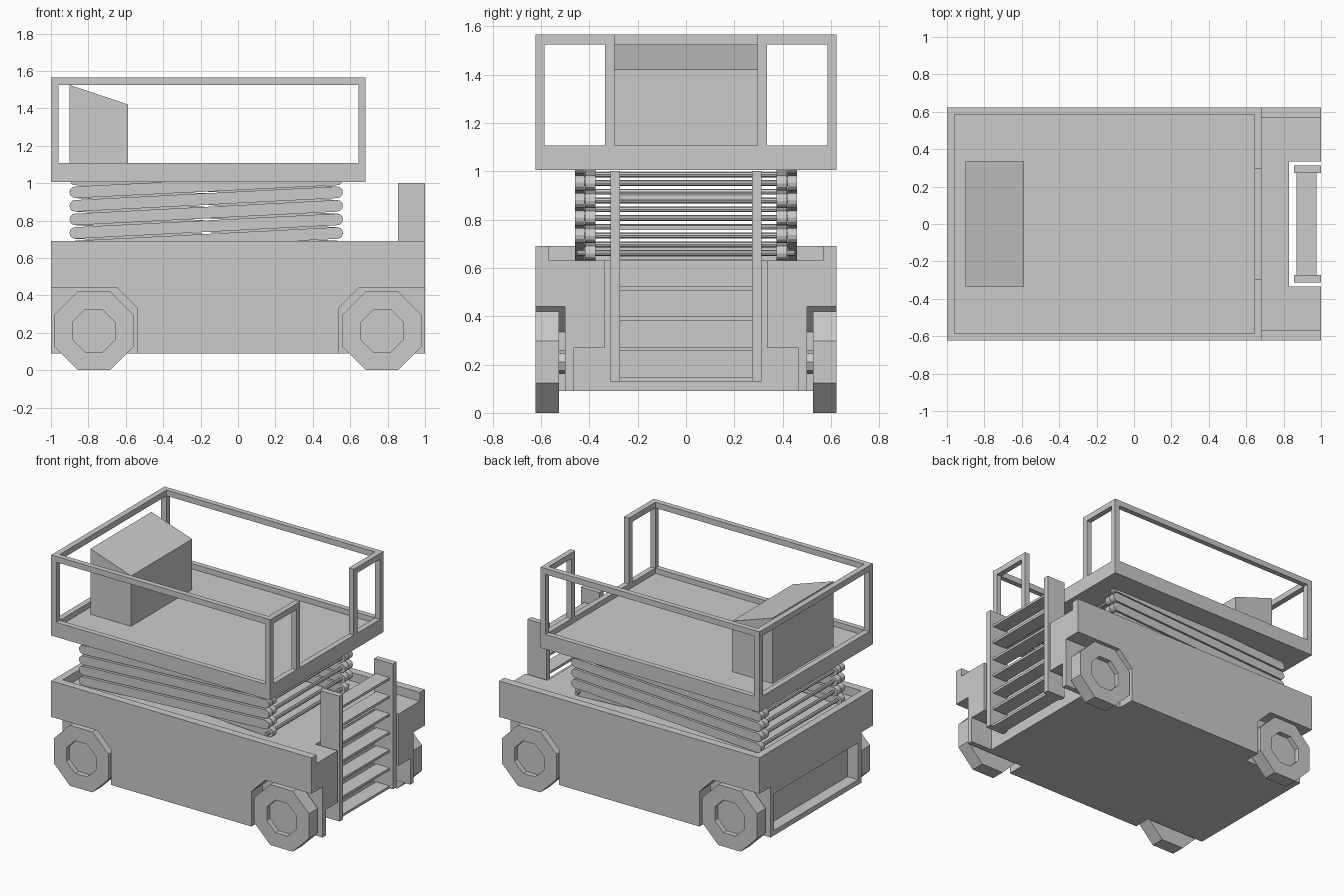
import bpy, bmesh, math
from mathutils import Matrix

if "Cube" in bpy.data.objects:
    bpy.data.objects.remove(bpy.data.objects["Cube"])


def finish(name, bm):
    bmesh.ops.recalc_face_normals(bm, faces=bm.faces[:])
    me = bpy.data.meshes.new(name)
    bm.to_mesh(me)
    bm.free()
    ob = bpy.data.objects.new(name, me)
    bpy.context.collection.objects.link(ob)
    return ob


def add_box(bm, x0, x1, y0, y1, z0, z1):
    m = Matrix.Translation(((x0 + x1) / 2, (y0 + y1) / 2, (z0 + z1) / 2))
    bmesh.ops.create_cube(bm, size=1, matrix=m @ Matrix.Diagonal((x1 - x0, y1 - y0, z1 - z0, 1)))


def boxes(name, *dims):
    bm = bmesh.new()
    for d in dims:
        add_box(bm, *d)
    return finish(name, bm)


def add_prism(bm, pts, y0, y1):
    """Extrude an (x, z) profile from y0 to y1; returns the face at y1."""
    a = [bm.verts.new((x, y0, z)) for x, z in pts]
    b = [bm.verts.new((x, y1, z)) for x, z in pts]
    bm.faces.new(a)
    n = len(pts)
    for i in range(n):
        bm.faces.new((a[i], a[(i + 1) % n], b[(i + 1) % n], b[i]))
    return bm.faces.new(b[::-1])


def prism(name, pts, y0, y1):
    bm = bmesh.new()
    add_prism(bm, pts, y0, y1)
    return finish(name, bm)


def ring(cx, cz, r, n, start=0.0):
    return [(cx + r * math.cos(start + 2 * math.pi * i / n),
             cz + r * math.sin(start + 2 * math.pi * i / n)) for i in range(n)]


def cut(ob, cutters):
    for c in cutters:
        c.hide_render = True
        mod = ob.modifiers.new("cut", 'BOOLEAN')
        mod.operation = 'DIFFERENCE'
        mod.solver = 'EXACT'
        mod.object = c
        bpy.context.view_layer.objects.active = ob
        bpy.ops.object.modifier_apply(modifier=mod.name)
        bpy.data.objects.remove(c)


# Chassis: open-ended tray on top, ladder bay, rear recess and wheel wells
chassis = boxes("chassis", (-1, 1, -.622, .622, .09, .69))
cutters = [
    boxes("tray_cut", (-.95, 1.1, -.567, .567, .63, .8)),
    boxes("ladder_bay_cut", (.83, 1.1, -.335, .335, 0, .8)),
    boxes("lower_bay_cut", (.83, 1.1, -.463, .463, 0, .27)),
    boxes("rear_recess_cut", (-1.1, -.92, -.46, .46, .125, .38)),
]
well = [(.54, 0), (1.1, 0), (1.1, .44), (.645, .44), (.54, .335)]
for sx in (-1, 1):
    for sy in (-1, 1):
        cutters.append(prism("well_cut", [(sx * x, z) for x, z in well], sy * .5, sy * .7))
cut(chassis, cutters)

# Octagonal wheels with recessed hubs
R = .21 / math.cos(math.pi / 8)
for sx, end in ((-1, "rear"), (1, "front")):
    for sy, side in ((-1, "right"), (1, "left")):
        bm = bmesh.new()
        face = add_prism(bm, ring(sx * .77, .21, R, 8, math.pi / 8), sy * .525, sy * .622)
        bmesh.ops.recalc_face_normals(bm, faces=bm.faces[:])
        bmesh.ops.inset_region(bm, faces=[face], thickness=.105)
        hub = bmesh.ops.extrude_discrete_faces(bm, faces=[face])["faces"]
        bmesh.ops.translate(bm, verts=hub[0].verts[:], vec=(0, -sy * .035, 0))
        finish(f"wheel_{end}_{side}", bm)
        prism(f"axle_{end}_{side}", ring(sx * .77, .21, .05, 8), sy * .48, sy * .54)

# Ladder
boxes("ladder_rails", *[(.855, 1, min(s * .273, s * .313), max(s * .273, s * .313), .13, 1)
                        for s in (-1, 1)])
boxes("ladder_rungs", *[(.87, .975, -.28, .28, .13 + .1255 * i, .147 + .1255 * i)
                        for i in range(7)])


# Scissor stack: crossing round-ended arms and cross pins
def arm(x0, z0, x1, z1, r=.031, n=6):
    a = math.atan2(z1 - z0, x1 - x0)
    pts = []
    for cx, cz, s in ((x1, z1, a - math.pi / 2), (x0, z0, a + math.pi / 2)):
        pts += [(cx + r * math.cos(s + math.pi * i / n), cz + r * math.sin(s + math.pi * i / n))
                for i in range(n + 1)]
    return pts


XL, XR, Z0, STEP, LEVELS = -.87, .53, .661, .0725, 5
outer, inner, pins = bmesh.new(), bmesh.new(), bmesh.new()
for i in range(LEVELS):
    lo = Z0 + STEP * i
    hi = min(lo + STEP, 1.02)
    for s in (-1, 1):
        add_prism(outer, arm(XL, lo, XR, hi), s * .42, s * .46)
        add_prism(inner, arm(XL, hi, XR, lo), s * .375, s * .417)
    for x, z in ((XL, lo), (XR, lo), ((XL + XR) / 2, (lo + hi) / 2)):
        add_prism(pins, ring(x, z, .012, 8), -.45, .45)
finish("scissor_arms_outer", outer)
finish("scissor_arms_inner", inner)
finish("scissor_pins", pins)

# Platform with a shallow rim
platform = boxes("platform", (-1, .683, -.622, .622, 1.005, 1.107))
cut(platform, [boxes("floor_cut", (-.96, .645, -.585, .585, 1.07, 1.3))])

# Guard rail: posts, top rails and the entry gap at the ladder end
P, T, B = 1.1, 1.525, 1.565
rail = [(-1, -.96, -.622, .622, T, B)]
for s in (-1, 1):
    y0, y1 = sorted((s * .585, s * .622))
    g0, g1 = sorted((s * .295, s * .335))
    e0, e1 = sorted((s * .295, s * .585))
    rail += [(-.96, .683, y0, y1, T, B), (-1, -.96, y0, y1, P, T),
             (.645, .683, y0, y1, P, T), (.645, .683, g0, g1, P, T),
             (.645, .683, e0, e1, T, B)]
boxes("guard_rail", *rail)

# Sloped control box
prism("control_box", [(-.9, 1.06), (-.587, 1.06), (-.587, 1.42), (-.9, 1.525)], -.335, .335)
